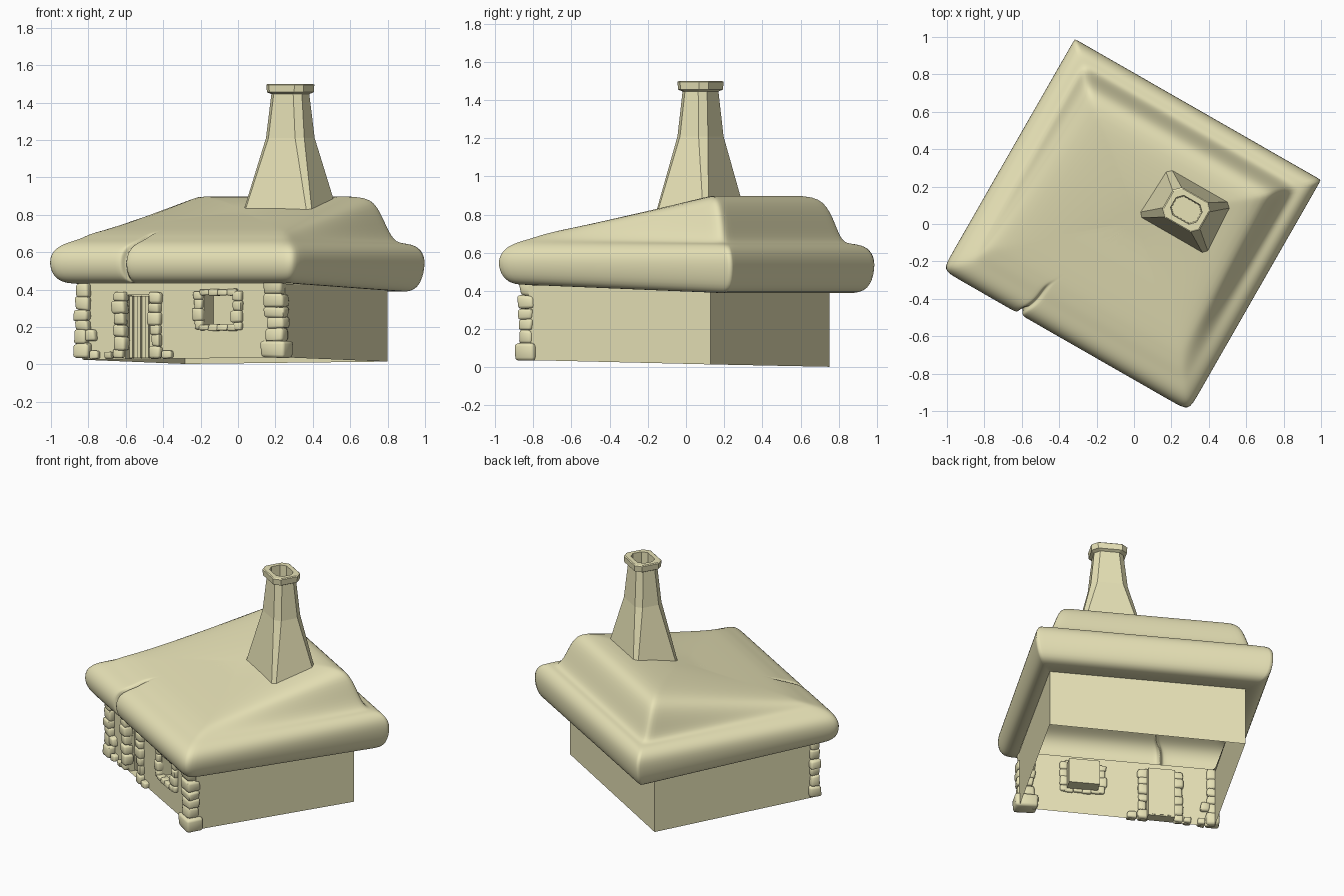
import bpy, bmesh, math, random
from mathutils import Vector

if "Cube" in bpy.data.objects:
    bpy.data.objects.remove(bpy.data.objects["Cube"])

random.seed(4)
TURN = math.radians(-29.8)          # whole cottage is turned about z
cream = bpy.data.materials.new("cream")
cream.diffuse_color = (.80, .76, .47, 1)
cream.use_nodes = True
cream.node_tree.nodes["Principled BSDF"].inputs["Base Color"].default_value = cream.diffuse_color


def finish(name, bm, angle=None, weld=True):
    if weld:
        bmesh.ops.remove_doubles(bm, verts=bm.verts, dist=1e-5)
    bmesh.ops.recalc_face_normals(bm, faces=bm.faces)
    me = bpy.data.meshes.new(name)
    bm.to_mesh(me)
    bm.free()
    me.materials.append(cream)
    ob = bpy.data.objects.new(name, me)
    bpy.context.collection.objects.link(ob)
    ob.rotation_euler.z = TURN
    if angle:
        bpy.ops.object.select_all(action='DESELECT')
        ob.select_set(True)
        bpy.context.view_layer.objects.active = ob
        bpy.ops.object.shade_smooth_by_angle(angle=math.radians(angle))
    return ob


def quad(bm, *pts):
    return bm.faces.new([bm.verts.new(p) for p in pts])


def loft(bm, rings):
    loops = [[bm.verts.new(p) for p in r] for r in rings]
    n = len(loops[0])
    for a, b in zip(loops, loops[1:]):
        for i in range(n):
            j = (i + 1) % n
            bm.faces.new((a[i], a[j], b[j], b[i]))
    return loops


# --- Thatched roof: rectangular rings (u0, u1, v0, v1, z front, z back)
rings = [(-.62, .63, -.59, .51, .435, .40), (-.70, .69, -.655, .63, .43, .38),
         (-.755, .735, -.71, .69, .465, .42), (-.772, .757, -.73, .708, .55, .55),
         (-.755, .74, -.705, .685, .615, .615), (-.70, .695, -.66, .645, .65, .65),
         (-.65, .65, -.60, .60, .67, .645), (-.63, .612, -.55, .57, .69, .72),
         (-.60, .575, -.50, .53, .705, .85), (-.53, .525, -.45, .465, .72, .912),
         (-.25, .25, -.20, .25, .775, .88), (-.08, .08, -.05, .1, .805, .85)]
side = [0, .06, .3, .5, .7, .94]
front = [0, .06, .29, .302, .312, .322, .334, .5, .7, .94]    # extra columns for the notch


def roof_ring(k, r):
    u0, u1, v0, v1, zf, zb = r
    c = [(u0, v0), (u1, v0), (u1, v1), (u0, v1)]
    pts = []
    for s in range(4):
        a, b = c[s], c[(s + 1) % 4]
        for t in (front if s == 0 else side):
            u, v = a[0] + (b[0] - a[0]) * t, a[1] + (b[1] - a[1]) * t
            z = zf + (zb - zf) * (v - v0) / (v1 - v0)
            if s == 0 and t == .312 and 1 < k < 8:
                v += .05 if k < 5 else 0
                z -= .03 if k > 3 else 0
            pts.append((u, v, z))
    return pts


bm = bmesh.new()
loops = loft(bm, [roof_ring(k, r) for k, r in enumerate(rings)])
bm.faces.new(loops[-1])
crease = bm.edges.layers.float.new('crease_edge')
for corner in (len(front) + len(side), len(front) + 2 * len(side)):
    for a, b in zip(loops[:6], loops[1:6]):
        bm.edges.get((a[corner], b[corner]))[crease] = .85
for e in bm.edges:
    if e.is_boundary:
        e[crease] = 1
roof = finish("thatched_roof", bm)
sub = roof.modifiers.new("smooth", 'SUBSURF')
sub.levels = sub.render_levels = 2
for p in roof.data.polygons:
    p.use_smooth = True

# --- Walls: open shell, front wall with recessed door and window
U0, U1, V0, V1, TOP = -.62, .63, -.59, .51, .44


def ground(u, v):
    return .019 - .0205 * v + .01 * u


bm = bmesh.new()
for a, b in (((U1, V0), (U1, V1)), ((U1, V1), (U0, V1)), ((U0, V1), (U0, V0))):
    quad(bm, (*a, ground(*a)), (*b, ground(*b)), (*b, TOP - .03), (*a, TOP - .01))
us = [U0, -.355, -.185, .13, .326, U1]
zs = [None, .20, .37, TOP]


def wall_pt(i, j, v=V0):
    return (us[i], v, ground(us[i], V0) if j == 0 else zs[j])


for i in range(5):
    for j in range(3):
        if (i, j) not in ((1, 0), (1, 1), (3, 1)):
            quad(bm, wall_pt(i, j), wall_pt(i + 1, j), wall_pt(i + 1, j + 1), wall_pt(i, j + 1))
for i, j0, depth in ((1, 0, .07), (3, 1, .10)):
    c = [(i, j0), (i + 1, j0), (i + 1, 2), (i, 2)]
    outer = [wall_pt(*p) for p in c]
    inner = [wall_pt(*p, V0 + depth) for p in c]
    for k in range(4):
        quad(bm, outer[k], outer[(k + 1) % 4], inner[(k + 1) % 4], inner[k])
    quad(bm, *inner)
finish("walls", bm)


def block(bm, centre, half, jitter=0.0, bevel=0.0):
    vs = bmesh.ops.create_cube(bm, size=2)['verts']
    for v in vs:
        v.co = Vector([centre[k] + half[k] * (v.co[k] + random.uniform(-jitter, jitter))
                       for k in range(3)])
    if bevel:
        edges = list({e for v in vs for e in v.link_edges})
        bmesh.ops.bevel(bm, geom=edges, offset=bevel * min(half), segments=2,
                        profile=.5, affect='EDGES')


# --- Door planks
bm = bmesh.new()
n = 7
w = (us[2] - us[1]) / n
for k in range(n):
    block(bm, (us[1] + w * (k + .5), V0 + .052 + .008 * (k % 2), .2), (w * .42, .015, .165))
finish("door_planks", bm, weld=False)


# --- Stonework
def stone(bm, u, z, hu, hz, v=V0 - .005, hv=.03):
    block(bm, (u, v, z), (hu, hv, hz), .16, .45)


def column(bm, u, v, z0, z1, n, hu, hv):
    cuts = [random.uniform(.75, 1.3) for _ in range(n)]
    z = z0
    for c in cuts:
        h = c / sum(cuts) * (z1 - z0)
        s = random.uniform(.8, 1.12)
        stone(bm, u + random.uniform(-.008, .008), z + h / 2, hu * s, h * .52, v, hv * s)
        z += h


bm = bmesh.new()
column(bm, -.615, -.60, .03, .43, 6, .042, .036)
stone(bm, -.56, .155, .03, .03)
stone(bm, -.535, .05, .025, .022)
finish("left_corner_stones", bm, 50, False)

bm = bmesh.new()
column(bm, .587, -.608, .12, .45, 5, .055, .042)
block(bm, (.585, -.605, .08), (.075, .055, .044), .06, .4)
finish("right_corner_stones", bm, 50, False)

bm = bmesh.new()
column(bm, -.382, V0 - .005, .035, .385, 6, .035, .03)
column(bm, -.163, V0 - .005, .035, .385, 6, .033, .03)
stone(bm, -.445, .05, .025, .018)
stone(bm, -.09, .052, .03, .02)
finish("door_stones", bm, 50, False)

bm = bmesh.new()
for u in (.105, .345):
    column(bm, u, V0 - .005, .185, .39, 4, .027, .024)
for z in (.197, .385):
    for k in range(4):
        stone(bm, .142 + k * .056, z, .029, .015 + .003 * (k % 2), hv=.024)
finish("window_stones", bm, 50, False)

# --- Chimney: chamfered rectangle rings (half u, half v, chamfer, z)
prof = [(.218, .162, .02, .79), (.118, .092, .036, 1.21),
        (.094, .074, .034, 1.445), (.112, .092, .036, 1.455), (.115, .094, .036, 1.495),
        (.108, .088, .034, 1.50), (.08, .06, .03, 1.50), (.075, .055, .028, 1.25)]
bm = bmesh.new()
shape = []
for a, b, c, z in prof:
    o = [(a - c, -b), (a, -b + c), (a, b - c), (a - c, b),
         (-a + c, b), (-a, b - c), (-a, -b + c), (-a + c, -b)]
    shape.append([(.205 + x, .205 + y, z) for x, y in o])
loops = loft(bm, shape)
bm.faces.new(loops[-1])
finish("chimney", bm)
